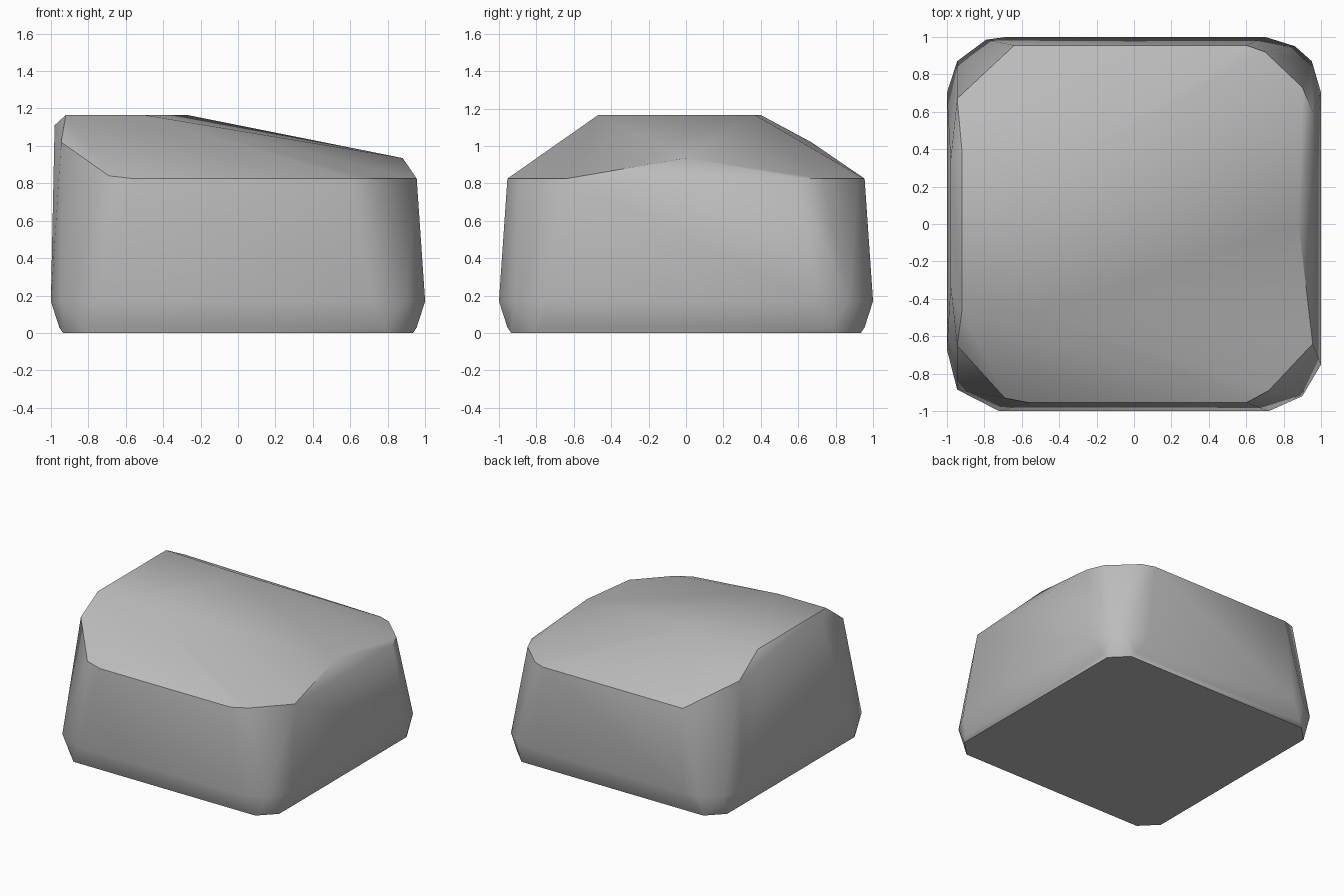
import bpy
import bmesh
import math

# Remove the default cube
default_cube = bpy.data.objects.get("Cube")
if default_cube:
    bpy.data.objects.remove(default_cube, do_unlink=True)


def make_material(name, color):
    material = bpy.data.materials.new(name)
    material.use_nodes = True
    material.diffuse_color = color
    shader = next(node for node in material.node_tree.nodes
                  if node.type == "BSDF_PRINCIPLED")
    shader.inputs["Base Color"].default_value = color
    shader.inputs["Roughness"].default_value = 0.9
    return material


def add_ring(mesh, height, outline):
    """Add the corner points of one horizontal slice of the boulder."""
    for x, y in outline:
        mesh.verts.new((x, y, height))


def chamfered(half_size, straight):
    """Outline of a square with its four corners cut off."""
    return [(sx * a, sy * b)
            for sx in (-1, 1) for sy in (-1, 1)
            for a, b in ((half_size, straight), (straight, half_size))]


boulder = bmesh.new()

# Flat base and its narrow rounded edge
add_ring(boulder, 0, chamfered(.935, .81))
add_ring(boulder, .03, chamfered(.955, .78))

# Widest slice, with worn corners
add_ring(boulder, .17, [
    (-.72, -1), (.72, -1), (.9, -.92), (1, -.75),
    (1, .7), (.95, .87), (.86, .95), (.7, 1),
    (-.68, 1), (-.79, .985), (-.945, .87), (-1, .7),
    (-1, -.67), (-.945, -.885)])

# Shoulder where the walls meet the sloping top
add_ring(boulder, .825, [
    (-.56, -.955), (.6, -.955), (.72, -.89), (.955, -.64),
    (.955, .6), (.9, .73), (.7, .92), (.6, .955), (-.64, .955)])
add_ring(boulder, .84, [(-.69, -.93)])

# Raised right-hand shoulder, and the low crest on the left
add_ring(boulder, 1.02, [(-.945, -.65), (-.945, .67)])
add_ring(boulder, 1.11, [(-.98, -.33), (-.98, .34)])
add_ring(boulder, .935, [(.88, 0)])

# Flat summit
add_ring(boulder, 1.165, [(-.92, -.47), (-.5, -.47), (-.27, .37), (-.92, .4)])

# Wrap the slices in one faceted skin
hull = bmesh.ops.convex_hull(boulder, input=boulder.verts[:])
spare = {item for item in hull["geom_interior"] + hull["geom_unused"]
         if isinstance(item, bmesh.types.BMVert)}
bmesh.ops.delete(boulder, geom=list(spare), context="VERTS")
bmesh.ops.dissolve_limit(boulder, angle_limit=math.radians(1),
                         verts=boulder.verts[:], edges=boulder.edges[:])
bmesh.ops.recalc_face_normals(boulder, faces=boulder.faces[:])

mesh = bpy.data.meshes.new("boulder")
boulder.to_mesh(mesh)
boulder.free()
mesh.materials.append(make_material("stone grey", (.5, .5, .5, 1)))

rock = bpy.data.objects.new("boulder", mesh)
bpy.context.collection.objects.link(rock)

# Soft shading across the worn edges, crisp along the sharp ones
bpy.ops.object.select_all(action="DESELECT")
rock.select_set(True)
bpy.context.view_layer.objects.active = rock
bpy.ops.object.shade_smooth_by_angle(angle=math.radians(40))
